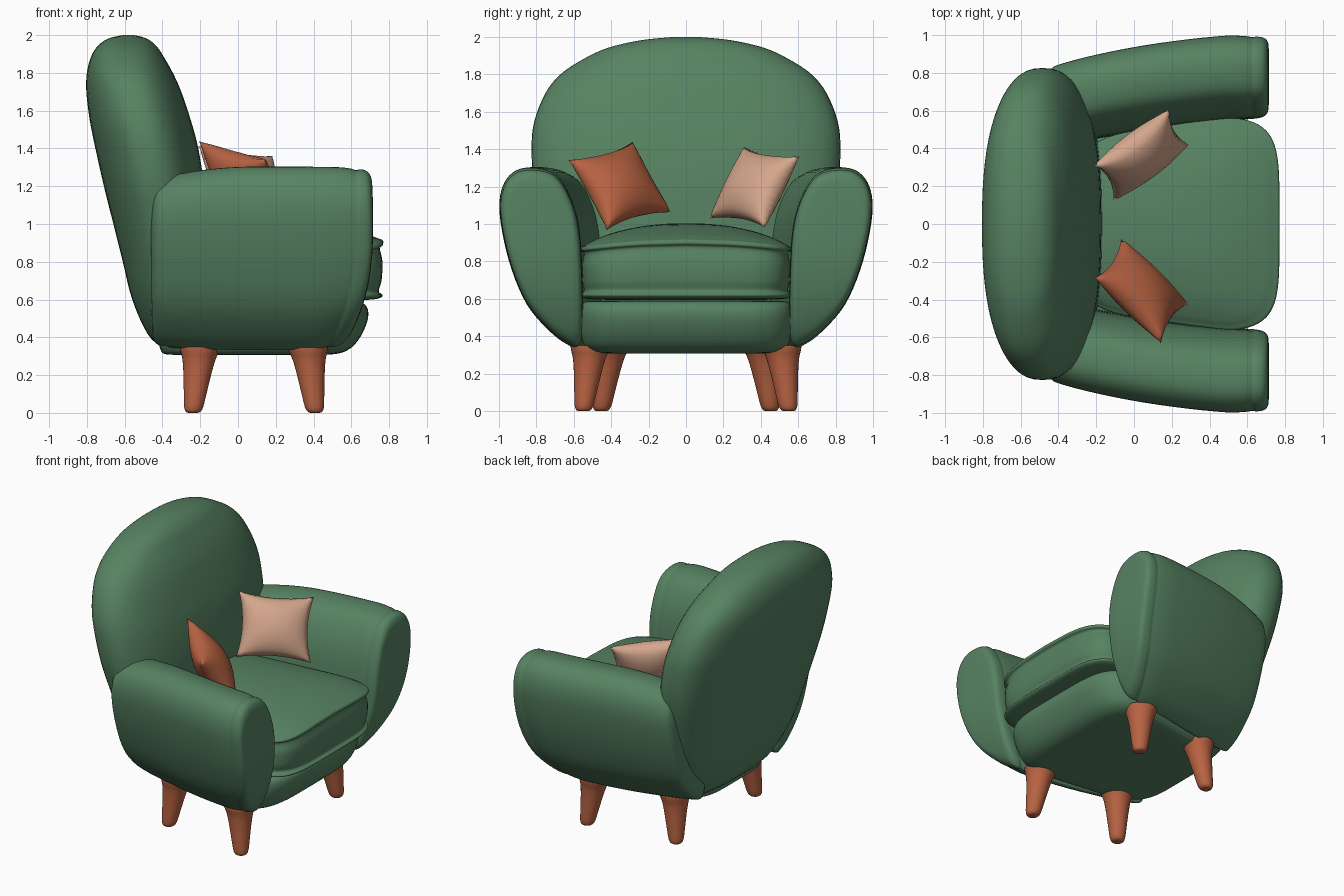
import bpy, bmesh, math
from mathutils import Vector

if "Cube" in bpy.data.objects:
    bpy.data.objects.remove(bpy.data.objects["Cube"])


def material(name, rgb):
    m = bpy.data.materials.new(name)
    m.diffuse_color = (*rgb, 1)
    m.use_nodes = True
    m.node_tree.nodes["Principled BSDF"].inputs["Base Color"].default_value = m.diffuse_color
    return m


GREEN = material("green fabric", (0.095, 0.225, 0.122))
RUST = material("rust orange", (0.48, 0.125, 0.055))
TAN = material("light tan", (0.66, 0.38, 0.26))


def finish(name, bm, mat):
    bmesh.ops.recalc_face_normals(bm, faces=bm.faces[:])
    me = bpy.data.meshes.new(name)
    bm.to_mesh(me)
    bm.free()
    me.materials.append(mat)
    for p in me.polygons:
        p.use_smooth = True
    ob = bpy.data.objects.new(name, me)
    bpy.context.collection.objects.link(ob)
    return ob


def smooth_rows(rows, steps=4, closed=False):
    """Catmull-Rom interpolation of tuples of numbers."""
    n, out = len(rows), []
    get = (lambda i: rows[i % n]) if closed else (lambda i: rows[min(max(i, 0), n - 1)])
    for i in range(n if closed else n - 1):
        quad = list(zip(get(i - 1), get(i), get(i + 1), get(i + 2)))
        for s in range(steps):
            t = s / steps
            out.append([0.5 * (2 * b + (c - a) * t + (2 * a - 5 * b + 4 * c - d) * t * t
                               + (3 * b - a - 3 * c + d) * t ** 3) for a, b, c, d in quad])
    if not closed:
        out.append(list(rows[-1]))
    return out


def skin(name, rings, mat):
    """Bridge closed rings of points and cap both ends."""
    bm = bmesh.new()
    loops = [[bm.verts.new(p) for p in r] for r in rings]
    n = len(loops[0])
    for a, b in zip(loops, loops[1:]):
        for i in range(n):
            j = (i + 1) % n
            bm.faces.new((a[i], a[j], b[j], b[i]))
    bm.faces.new(loops[0])
    bm.faces.new(loops[-1])
    return finish(name, bm, mat)


def loft(name, rows, power, mat, deform=lambda x, y, z: (x, y, z), seg=64, steps=4):
    """Stack superellipse rings; each row is z, x0, x1, y0, y1."""
    rings = []
    for z, x0, x1, y0, y1 in smooth_rows(rows, steps):
        ring = []
        for i in range(seg):
            a = 2 * math.pi * i / seg
            c, s = math.cos(a), math.sin(a)
            u = math.copysign(abs(c) ** (2 / power), c)
            v = math.copysign(abs(s) ** (2 / power), s)
            ring.append(deform((x0 + x1) / 2 + u * (x1 - x0) / 2,
                               (y0 + y1) / 2 + v * (y1 - y0) / 2, z))
        rings.append(ring)
    return skin(name, rings, mat)


def wide(rows):
    return [(z, x0, x1, -w, w) for z, x0, x1, w in rows]


# Backrest: leaning, domed, tapering towards the floor
loft("backrest", wide([
    (0.33, -0.34, -0.22, 0.30), (0.345, -0.40, -0.18, 0.42), (0.42, -0.48, -0.16, 0.50),
    (0.60, -0.56, -0.15, 0.62), (0.80, -0.61, -0.16, 0.70), (1.00, -0.66, -0.17, 0.76),
    (1.20, -0.71, -0.18, 0.81), (1.40, -0.755, -0.21, 0.825), (1.55, -0.785, -0.25, 0.81),
    (1.70, -0.803, -0.30, 0.75), (1.80, -0.80, -0.345, 0.67), (1.88, -0.78, -0.39, 0.55),
    (1.94, -0.745, -0.43, 0.42), (1.98, -0.69, -0.48, 0.25), (1.998, -0.62, -0.54, 0.08),
    (2.0, -0.59, -0.57, 0.02)]), 2.4, GREEN)

# Arms: one teardrop section swept from back to front
SECTION = smooth_rows([
    (0.60, 0.34), (0.71, 0.41), (0.85, 0.57), (0.945, 0.80), (0.995, 1.05), (0.98, 1.20),
    (0.91, 1.285), (0.80, 1.30), (0.69, 1.26), (0.61, 1.13), (0.565, 0.95), (0.55, 0.65),
    (0.55, 0.42), (0.565, 0.35)], 5, True)
SWEEP = smooth_rows([
    (-0.46, 0.60), (-0.44, 0.90), (-0.36, 0.97), (-0.10, 1.0), (0.20, 1.005), (0.50, 1.0),
    (0.59, 0.985), (0.625, 0.965), (0.65, 0.975), (0.685, 0.95), (0.705, 0.88),
    (0.712, 0.75), (0.715, 0.45), (0.715, 0.10)], 4)
for side, sign in (("left", -1), ("right", 1)):
    rings = []
    for x, s in SWEEP:
        t = 0.5 - x
        shift = -0.08 * t - 0.09 * t * t if t > 0 else 0
        ring = []
        for y, z in SECTION:
            yy, zz = 0.76 + (y - 0.76) * s, 0.83 + (z - 0.83) * s
            zz -= 0.04 * max(0, (0.1 - x) / 0.5) ** 2 * max(0, zz - 0.8) / 0.5
            low = max(0, (1.0 - zz) / 0.65)
            front = min(1, max(0, (x + 0.1) / 0.7))
            ring.append((x - 0.15 * low ** 2.5 * front, sign * (yy + shift), zz))
        rings.append(ring)
    skin(side + "_arm", rings, GREEN)


# Base under the cushion, narrower at the back
def narrow(x, y, z):
    return x, y * (1 - 0.25 * max(0, 0.5 - x)), z


loft("base", wide([
    (0.308, -0.25, 0.30, 0.30), (0.31, -0.38, 0.50, 0.50), (0.335, -0.41, 0.585, 0.56),
    (0.39, -0.42, 0.64, 0.58), (0.47, -0.42, 0.68, 0.585), (0.53, -0.42, 0.69, 0.585),
    (0.57, -0.42, 0.675, 0.575), (0.588, -0.40, 0.63, 0.54), (0.59, -0.3, 0.5, 0.4)]),
    4.5, GREEN, narrow)


# Seat cushion with piped edges and a crowned top
def crown(x, y, z):
    k = max(0, (z - 0.65) / 0.35)
    x, y, z = narrow(x, y, z)
    return x, y, z - 0.17 * k * y * y


loft("seat_cushion", wide([
    (0.595, -0.2, 0.60, 0.44), (0.60, -0.28, 0.71, 0.53), (0.61, -0.3, 0.755, 0.56),
    (0.625, -0.3, 0.765, 0.565), (0.645, -0.3, 0.745, 0.55), (0.70, -0.3, 0.76, 0.557),
    (0.80, -0.3, 0.765, 0.56), (0.875, -0.3, 0.75, 0.55), (0.895, -0.3, 0.768, 0.566),
    (0.915, -0.3, 0.765, 0.562), (0.925, -0.3, 0.74, 0.545), (0.945, -0.3, 0.68, 0.51),
    (0.975, -0.3, 0.54, 0.42), (0.995, -0.25, 0.38, 0.28), (1.003, -0.1, 0.2, 0.12),
    (1.004, 0.03, 0.07, 0.02)]), 5, GREEN, crown)

# Tapered legs, splayed outwards
for place, tx, ty, bx, by in (("front", 0.37, 0.51, 0.408, 0.548),
                              ("back", -0.20, 0.41, -0.238, 0.452)):
    for side, sign in (("left", -1), ("right", 1)):
        rows = []
        for z, r in ((0.0, 0.022), (0.006, 0.038), (0.03, 0.05), (0.10, 0.06),
                     (0.20, 0.073), (0.28, 0.087), (0.325, 0.102), (0.35, 0.108)):
            k = z / 0.34
            x, y = bx + (tx - bx) * k, sign * (by + (ty - by) * k)
            rows.append((z, x - r, x + r, y - r, y + r))
        loft(f"{place}_{side}_leg", rows, 2, RUST, seg=32, steps=3)


# Throw pillows: puffed squares with pulled-out corners
def pillow(name, centre, u, v, mat, thick=0.105, n=28):
    centre, u, v = Vector(centre), Vector(u), Vector(v)
    normal = u.cross(v).normalized()
    bm = bmesh.new()
    for face in (-1, 1):
        grid = []
        for i in range(n + 1):
            row = []
            for j in range(n + 1):
                a, b = 2 * i / n - 1, 2 * j / n - 1
                puff = ((1 - a * a) * (1 - b * b)) ** 0.55
                pa = a * (1 - 0.13 * (1 - b * b))
                pb = b * (1 - 0.13 * (1 - a * a))
                row.append(bm.verts.new(centre + u * pa + v * pb
                                        + normal * face * (thick * puff + 0.004)))
            grid.append(row)
        for i in range(n):
            for j in range(n):
                bm.faces.new((grid[i][j], grid[i + 1][j], grid[i + 1][j + 1], grid[i][j + 1]))
    bmesh.ops.remove_doubles(bm, verts=bm.verts[:], dist=0.0085)
    finish(name, bm, mat)


pillow("rust_pillow", (0.04, -0.353, 1.205), (0.07, 0.1025, -0.1875),
       (0.175, -0.1725, -0.0475), RUST)
pillow("tan_pillow", (0.04, 0.365, 1.197), (0.0525, -0.0925, -0.19),
       (0.1975, 0.1475, -0.025), TAN)
